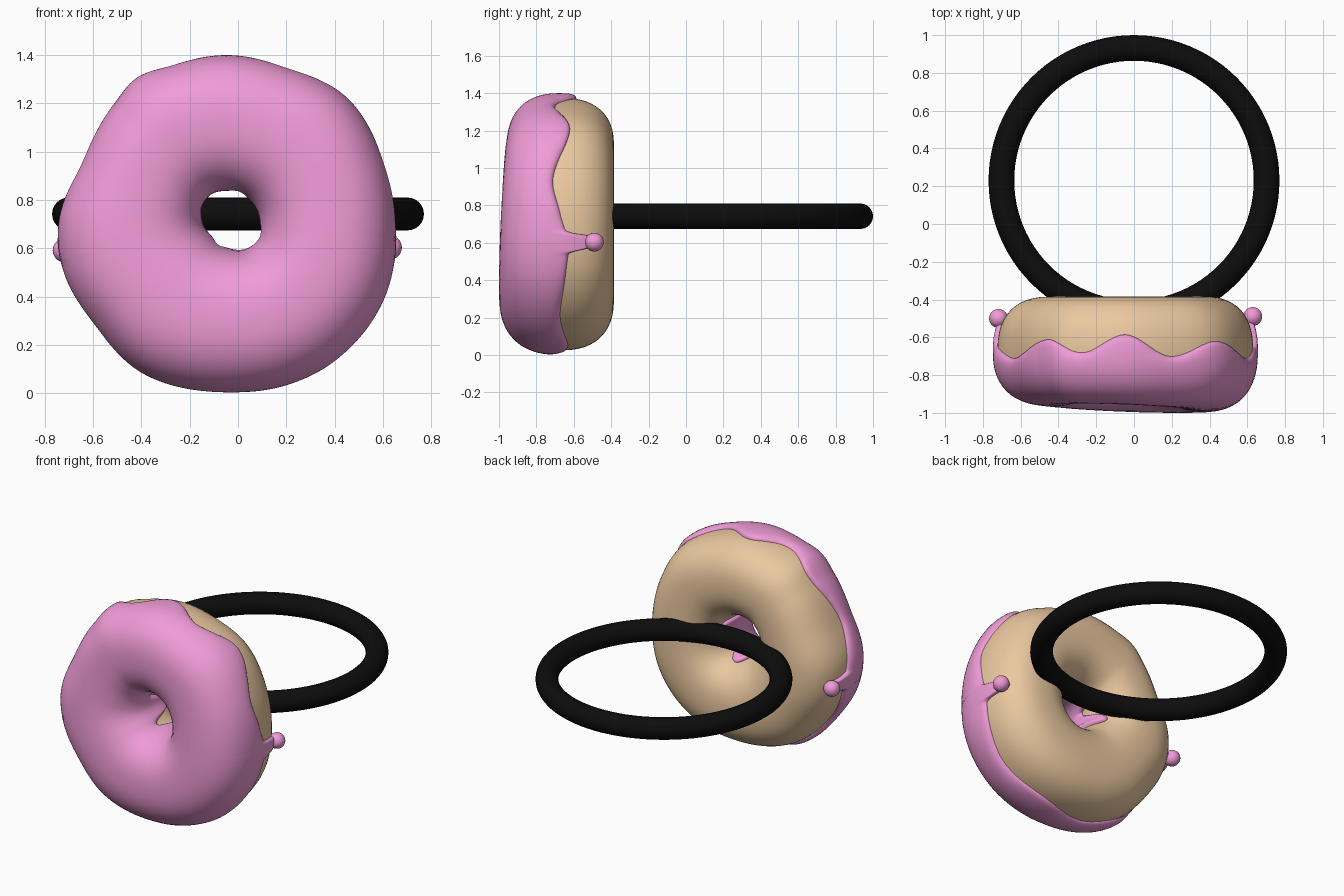
import bpy, bmesh
from math import sin, cos, radians, degrees, pi, asin, sqrt, exp

if "Cube" in bpy.data.objects:
    bpy.data.objects.remove(bpy.data.objects["Cube"])

CX, CZ, YC = -0.045, 0.71, -0.67   # doughnut centre
T = 0.025                          # icing thickness
E = 2 / 2.4                        # roundness of the tube section

# (angle, value) around the doughnut: 0 = +x, 90 = up
OUTLINE = [(0, .70), (22, .70), (46, .715), (69, .688), (90, .69), (109, .69), (122, .705),
           (135, .675), (158, .655), (180, .70), (197, .71), (218, .70), (240, .72),
           (270, .71), (290, .722), (307, .732), (332, .728)]
HOLE = [(0, .148), (45, .142), (90, .14), (125, .143), (180, .115), (225, .10), (270, .12), (315, .155)]
EDGE = [(3, -.67), (20, -.71), (46, -.62), (69, -.70), (90, -.585), (110, -.68), (128, -.61),
        (158, -.71), (178, -.66), (200, -.64), (220, -.69), (240, -.63), (262, -.68),
        (288, -.63), (315, -.67), (342, -.64)]
DRIPS = [(351, -.49), (190, -.50)]


def ring_curve(pts, a):
    """Smooth periodic interpolation of (angle, value) pairs."""
    n = len(pts)
    P = lambda k: (pts[k % n][0] + 360 * (k // n), pts[k % n][1])
    a = a % 360
    if a < pts[0][0]:
        a += 360
    i = max(k for k in range(n) if pts[k][0] <= a)
    p0, p1, p2, p3 = P(i - 1), P(i), P(i + 1), P(i + 2)
    h = p2[0] - p1[0]
    u = (a - p1[0]) / h
    m1 = (p2[1] - p0[1]) / (p2[0] - p0[0]) * h
    m2 = (p3[1] - p1[1]) / (p3[0] - p1[0]) * h
    return ((2*u**3 - 3*u**2 + 1) * p1[1] + (u**3 - 2*u**2 + u) * m1
            + (3*u**2 - 2*u**3) * p2[1] + (u**3 - u**2) * m2)


def power(v, e):
    return abs(v) ** e * (1 if v >= 0 else -1)


def depth(a, front):
    return (0.95 + 0.025 * cos(radians(a + 50)) + YC) if front else 0.285


def surface(a, phi, off):
    """Point on the tube: phi 0 = outer rim, 90 = front, 180 = hole, 270 = back."""
    ro = ring_curve(OUTLINE, a) - T
    ri = ring_curve(HOLE, a) + 0.012
    half = (ro - ri) / 2 + off
    b = depth(a, sin(phi) > 0) + off
    r = (ro + ri) / 2 + half * power(cos(phi), E)
    y = YC - b * power(sin(phi), E)
    return (CX + r * cos(radians(a)), y, CZ + r * sin(radians(a)))


def paint(ob, name, rgb):
    m = bpy.data.materials.get(name) or bpy.data.materials.new(name)
    m.diffuse_color = (*rgb, 1)
    m.use_nodes = True
    m.node_tree.nodes["Principled BSDF"].inputs["Base Color"].default_value = m.diffuse_color
    ob.data.materials.append(m)


def grid_object(name, rows, closed):
    """Skin rows of points, wrapping around the doughnut."""
    bm = bmesh.new()
    vs = [[bm.verts.new(p) for p in row] for row in rows]
    n, m = len(vs), len(vs[0])
    for i in range(n):
        for j in range(m if closed else m - 1):
            k = (j + 1) % m
            bm.faces.new((vs[i][j], vs[(i + 1) % n][j], vs[(i + 1) % n][k], vs[i][k]))
    bmesh.ops.recalc_face_normals(bm, faces=bm.faces)
    # make sure the front-facing side points to -y
    f = min(bm.faces, key=lambda f: f.calc_center_median().y)
    if f.normal.y > 0:
        bmesh.ops.reverse_faces(bm, faces=bm.faces)
    for f in bm.faces:
        f.smooth = True
    me = bpy.data.meshes.new(name)
    bm.to_mesh(me)
    bm.free()
    ob = bpy.data.objects.new(name, me)
    bpy.context.collection.objects.link(ob)
    return ob


PINK, DOUGH, BLACK = (.87, .33, .68), (.83, .58, .35), (.004, .004, .004)

# dough body
rows = [[surface(a * 3, j * 2 * pi / 48, 0) for j in range(48)] for a in range(120)]
paint(grid_object("dough", rows, True), "dough", DOUGH)

# icing coat with wavy rim and rounded border
rows = []
for k in range(360):
    a = k
    y = ring_curve(EDGE, a)
    for da, dy in DRIPS:
        d = (a - da + 180) % 360 - 180
        y += (dy - y) * exp(-(d / 3.6) ** 4) + 0.02 * exp(-(d / 8) ** 2)
    s = (YC - y) / depth(a, y < YC)
    start = asin(power(max(-1, min(1, s)), 1 / E))
    end = pi + 0.15 + 0.25 * sin(radians(4 * a)) + 0.3 * exp(-(((a - 185 + 180) % 360 - 180) / 25) ** 2)
    row = []
    for j in range(49):
        u = -cos(pi * j / 48)
        off = (T + 0.008) * sqrt(max(0, 1 - abs(u) ** 30)) - 0.008
        row.append(surface(a, start + (end - start) * (u + 1) / 2, off))
    rows.append(row)
paint(grid_object("icing", rows, False), "icing", PINK)

# rounded drip ends
for i, (a, y) in enumerate(DRIPS):
    r = ring_curve(OUTLINE, a) - 0.026
    bpy.ops.mesh.primitive_uv_sphere_add(segments=24, ring_count=16, radius=0.05,
        location=(CX + r * cos(radians(a)), y, CZ + r * sin(radians(a))))
    ob = bpy.context.object
    ob.name = f"icing_drip_{i + 1}"
    bpy.ops.object.shade_smooth()
    paint(ob, "icing", PINK)

# finger band
bpy.ops.mesh.primitive_torus_add(location=(0, 0.23, 0.742), major_radius=0.702, minor_radius=0.068,
                                 major_segments=96, minor_segments=24)
band = bpy.context.object
band.name = "ring_band"
bpy.ops.object.shade_smooth()
paint(band, "band", BLACK)
